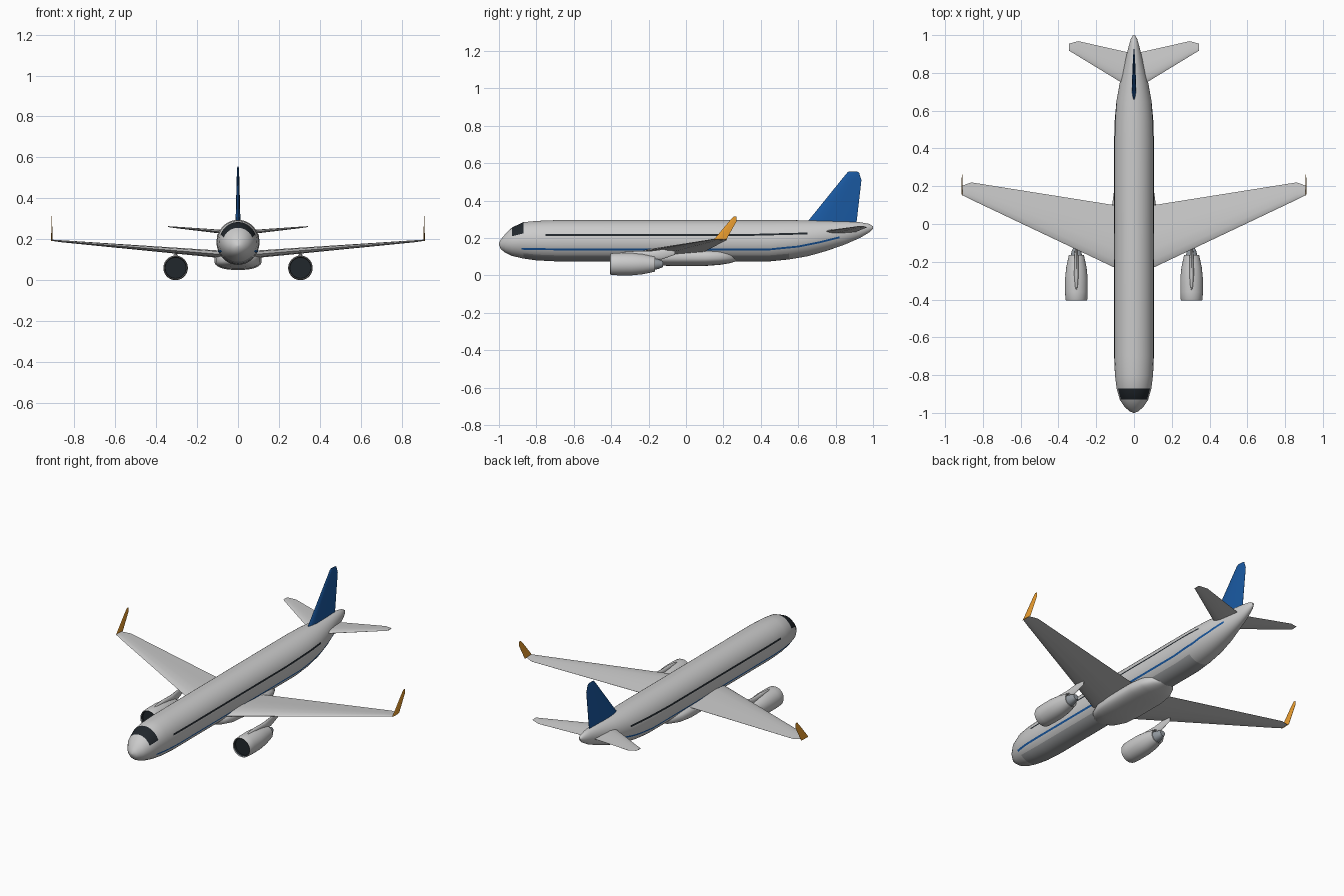
import bpy, bmesh, math
from mathutils import Vector

if "Cube" in bpy.data.objects:
    bpy.data.objects.remove(bpy.data.objects["Cube"])


def material(name, color):
    m = bpy.data.materials.new(name)
    m.use_nodes = True
    m.diffuse_color = (*color, 1)
    m.node_tree.nodes["Principled BSDF"].inputs["Base Color"].default_value = (*color, 1)
    return m


WHITE = material("white", (0.8, 0.8, 0.8))
GREY = material("belly_grey", (0.35, 0.36, 0.37))
STEEL = material("exhaust_steel", (0.3, 0.33, 0.36))
BLACK = material("black", (0.015, 0.02, 0.025))
BLUE = material("blue", (0.01, 0.1, 0.36))
ORANGE = material("orange", (0.85, 0.35, 0.03))


def skin(name, rings, mats, pick=None, closed=True, caps=True, angle=35):
    """Bridge a list of point rings; pick(center) chooses the material slot."""
    bm = bmesh.new()
    loops = [[bm.verts.new(p) for p in ring] for ring in rings]
    n = len(loops[0])
    for a, b in zip(loops, loops[1:]):
        for i in range(n if closed else n - 1):
            j = (i + 1) % n
            bm.faces.new((a[i], a[j], b[j], b[i]))
    if caps:
        bm.faces.new(loops[0])
        bm.faces.new(loops[-1])
    bmesh.ops.recalc_face_normals(bm, faces=bm.faces)
    for f in bm.faces:
        if pick:
            f.material_index = pick(f.calc_center_median())
    mesh = bpy.data.meshes.new(name)
    bm.to_mesh(mesh)
    bm.free()
    for m in mats:
        mesh.materials.append(m)
    ob = bpy.data.objects.new(name, mesh)
    bpy.context.collection.objects.link(ob)
    bpy.ops.object.select_all(action="DESELECT")
    ob.select_set(True)
    bpy.context.view_layer.objects.active = ob
    bpy.ops.object.shade_smooth_by_angle(angle=math.radians(angle))
    return ob


def oval(y, half, top, bottom, x=0, n=48, power=1):
    """Oval cross-section; power below 1 makes it boxier."""
    def bulge(v):
        return math.copysign(abs(v) ** power, v)
    ring = []
    for i in range(n):
        a = 2 * math.pi * i / n
        ring.append((x + half * bulge(math.cos(a)), y,
                     (top + bottom) / 2 + (top - bottom) / 2 * bulge(math.sin(a))))
    return ring


# Fuselage stations: y, half width, top, bottom
BODY = [(-1, .004, .172, .164), (-.99, .026, .192, .14), (-.965, .052, .222, .12),
        (-.93, .075, .256, .104), (-.87, .092, .284, .09), (-.8, .101, .291, .08),
        (-.7, .105, .295, .075), (.45, .105, .295, .075), (.55, .102, .295, .085),
        (.65, .093, .294, .102), (.75, .075, .291, .13), (.85, .05, .288, .165),
        (.93, .031, .284, .2), (.98, .017, .275, .23), (1, .005, .262, .25)]


def body_at(y):
    for a, b in zip(BODY, BODY[1:]):
        if y <= b[0]:
            t = (y - a[0]) / (b[0] - a[0])
            return [p + (q - p) * t for p, q in zip(a, b)]
    return BODY[-1]


def body_color(c):
    y, half, top, bottom = body_at(c.y)
    height = (c.z - (top + bottom) / 2) / ((top - bottom) / 2)
    if -.93 < y < -.87 and height > .42:
        return 1
    if -.87 < y < .55 and height < -.7:
        return 2
    return 0


skin("fuselage", [oval(*s) for s in BODY], [WHITE, BLACK, GREY], body_color)

# Wing box fairing
FAIRING = [(-.29, .03, .12, .08), (-.25, .08, .13, .066), (-.18, .108, .14, .055),
           (-.08, .116, .145, .05), (.1, .116, .145, .05), (.18, .105, .14, .056),
           (.24, .075, .13, .066), (.28, .03, .12, .08)]
skin("wing_box_fairing", [oval(*s, power=.8) for s in FAIRING], [WHITE])


# Side stripes that follow the fuselage skin
def stripe(name, path, side, width, mat):
    rings = []
    for (y0, z0), (y1, z1) in zip(path, path[1:]):
        for k in range(9):
            y, z = y0 + (y1 - y0) * k / 8, z0 + (z1 - z0) * k / 8
            _, half, top, bottom = body_at(y)
            ring = []
            for dz in (-width / 2, 0, width / 2):
                s = (z + dz - (top + bottom) / 2) / ((top - bottom) / 2)
                s = max(-.99, min(.99, s))
                ring.append((side * (half * math.sqrt(1 - s * s) + .0015), y, z + dz))
            rings.append(ring)
    skin(name, rings, [mat], closed=False, caps=False)


# Airfoil section: chord fraction, thickness fraction
FOIL = [(0, 0), (.03, .3), (.12, .75), (.3, 1), (.6, .7), (1, .04)]
FOIL += [(c, -t) for c, t in reversed(FOIL[1:])]


def blade(name, sections, place, mat):
    """Loft sections of (span, leading y, trailing y, half thickness, rise)."""
    rings = [[place(s, le + (te - le) * c, rise + t * th) for c, t in FOIL]
             for s, le, te, th, rise in sections]
    skin(name, rings, [mat], angle=40)


blade("tail_fin", [(.25, .62, .908, .013, 0), (.51, .83, .938, .006, 0),
                   (.55, .863, .925, .004, 0), (.556, .872, .912, .002, 0)],
      lambda s, y, t: (t, y, s), BLUE)


# Engine parts turned about the y axis
def turned(name, profile, x, z, mats, pick=None):
    rings = [[(x + r * math.cos(k * math.pi / 20), y, z + r * math.sin(k * math.pi / 20))
              for k in range(40)] for y, r in profile]
    skin(name, rings, mats, pick)


NACELLE = [(-.385, .051), (-.4, .053), (-.405, .055), (-.398, .058), (-.36, .06),
           (-.29, .06), (-.23, .054), (-.165, .04), (-.165, .036), (-.2, .036)]
CORE = [(-.21, .033), (-.17, .031), (-.145, .025), (-.122, .015)]
PYLON = [(-.36, .002, .118, .1), (-.33, .008, .126, .1), (-.27, .012, .13, .1),
         (-.19, .011, .13, .08), (-.13, .008, .138, .085), (-.06, .002, .145, .11)]

for side, label in ((1, "left"), (-1, "right")):
    def across(s, y, t):
        return (side * s, y, t)

    blade(label + "_wing", [(.03, -.265, .085, .02, .122), (.105, -.23, .1, .018, .128),
                            (.86, .128, .22, .005, .19), (.91, .153, .203, .003, .195)],
          across, WHITE)
    blade(label + "_winglet", [(.192, .15, .216, .003, .91), (.29, .232, .271, .002, .91),
                               (.314, .254, .27, .001, .91)],
          lambda s, y, t: (side * t, y, s), ORANGE)
    blade(label + "_tailplane", [(.01, .715, .905, .011, .23), (.06, .745, .915, .01, .235),
                                 (.295, .888, .968, .004, .257), (.343, .917, .955, .002, .262)],
          across, WHITE)
    turned(label + "_nacelle", NACELLE, side * .305, .06, [WHITE, BLACK],
           lambda c: int(c.y < -.38 and math.hypot(c.x - side * .305, c.z - .06) < .0535))
    turned(label + "_engine_core", CORE, side * .305, .06, [STEEL])
    skin(label + "_pylon", [oval(*s, x=side * .305, n=16) for s in PYLON], [WHITE])
    stripe(label + "_window_band", [(-.75, .215), (.3, .215), (.65, .224)], side, .01, BLACK)
    stripe(label + "_blue_stripe", [(-.88, .142), (-.7, .139), (.45, .139), (.6, .154),
                                    (.72, .178), (.82, .203)], side, .01, BLUE)
